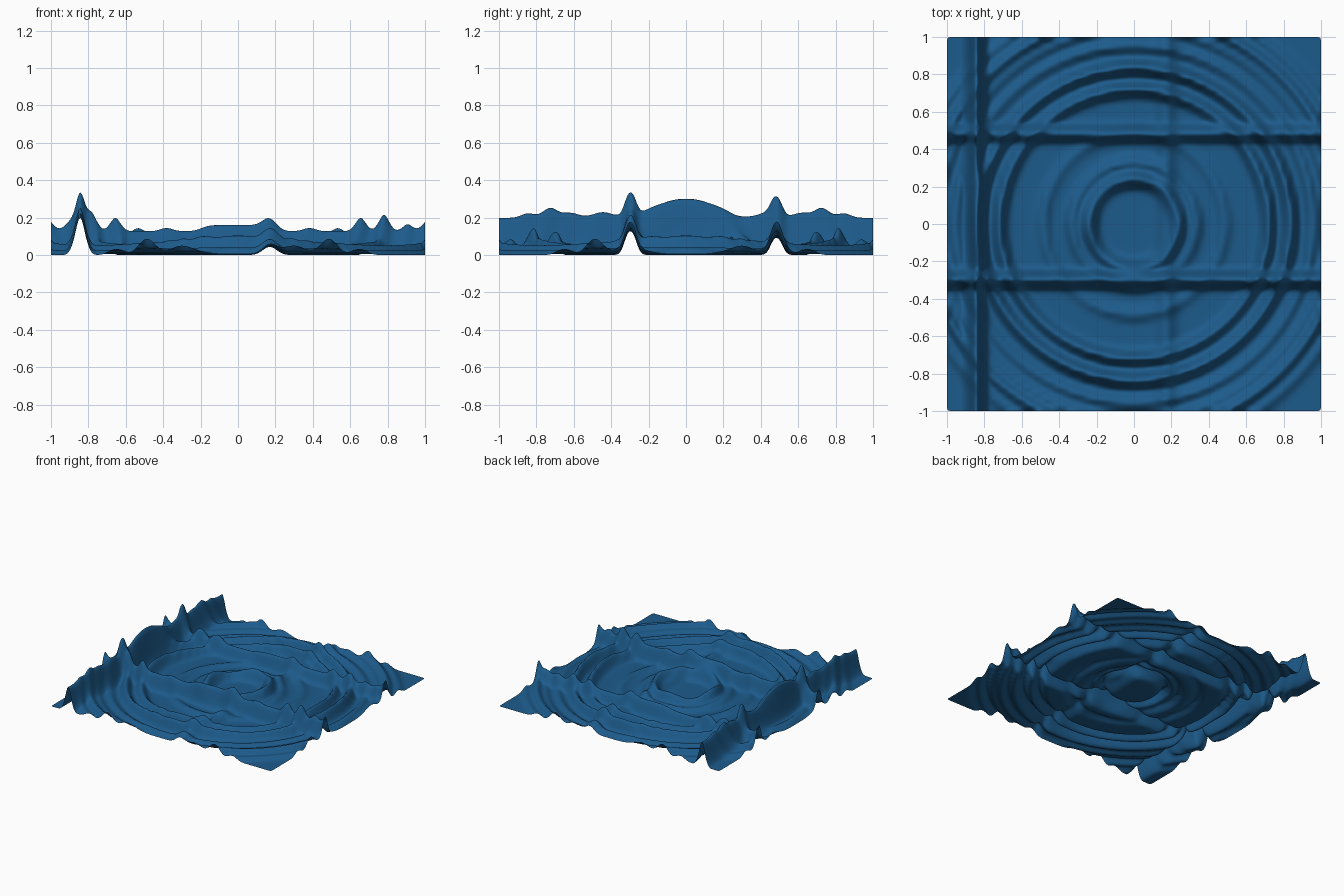
import bpy, bmesh, math

if "Cube" in bpy.data.objects:
    bpy.data.objects.remove(bpy.data.objects["Cube"])

CELLS = 64
# (position, height, width) of straight ridges and (radius, height, width) of rings
RIDGES_X = [(-0.844, 0.26, 0.02), (0.17, 0.05, 0.032)]
RIDGES_Y = [(-0.297, 0.18, 0.02), (0.484, 0.13, 0.02)]
RINGS = [(0.24, 0.13, 0.022), (0.33, 0.06, 0.018), (0.484, 0.04, 0.018),
         (0.72, 0.13, 0.018), (0.835, 0.15, 0.018), (0.955, 0.06, 0.018),
         (1.045, 0.06, 0.018), (1.113, 0.13, 0.018), (1.193, 0.06, 0.018)]


def bumps(value, items):
    return sum(h * math.exp(-0.5 * ((value - p) / w) ** 2) for p, h, w in items)


def height(x, y):
    r = math.hypot(x, y)
    fade = 0.78 + 0.22 * math.cos(4 * math.atan2(y, x))
    return bumps(x, RIDGES_X) + bumps(y, RIDGES_Y) + fade * bumps(r, RINGS)


# Rippled sheet: coarse grid raised into ridges and rings
bm = bmesh.new()
bmesh.ops.create_grid(bm, x_segments=CELLS, y_segments=CELLS, size=1.0)
for v in bm.verts:
    v.co.z = height(v.co.x, v.co.y)
mesh = bpy.data.meshes.new("rippled_sheet")
bm.to_mesh(mesh)
bm.free()
sheet = bpy.data.objects.new("rippled_sheet", mesh)
bpy.context.collection.objects.link(sheet)

# Smooth subdivision rounds the crests and corners
mod = sheet.modifiers.new("smooth", 'SUBSURF')
mod.levels = mod.render_levels = 2
mod.boundary_smooth = 'ALL'
for p in mesh.polygons:
    p.use_smooth = True

# Blue surface
mat = bpy.data.materials.new("blue")
mat.diffuse_color = (0.012, 0.105, 0.26, 1)
mat.use_nodes = True
mat.node_tree.nodes["Principled BSDF"].inputs["Base Color"].default_value = mat.diffuse_color
mesh.materials.append(mat)
